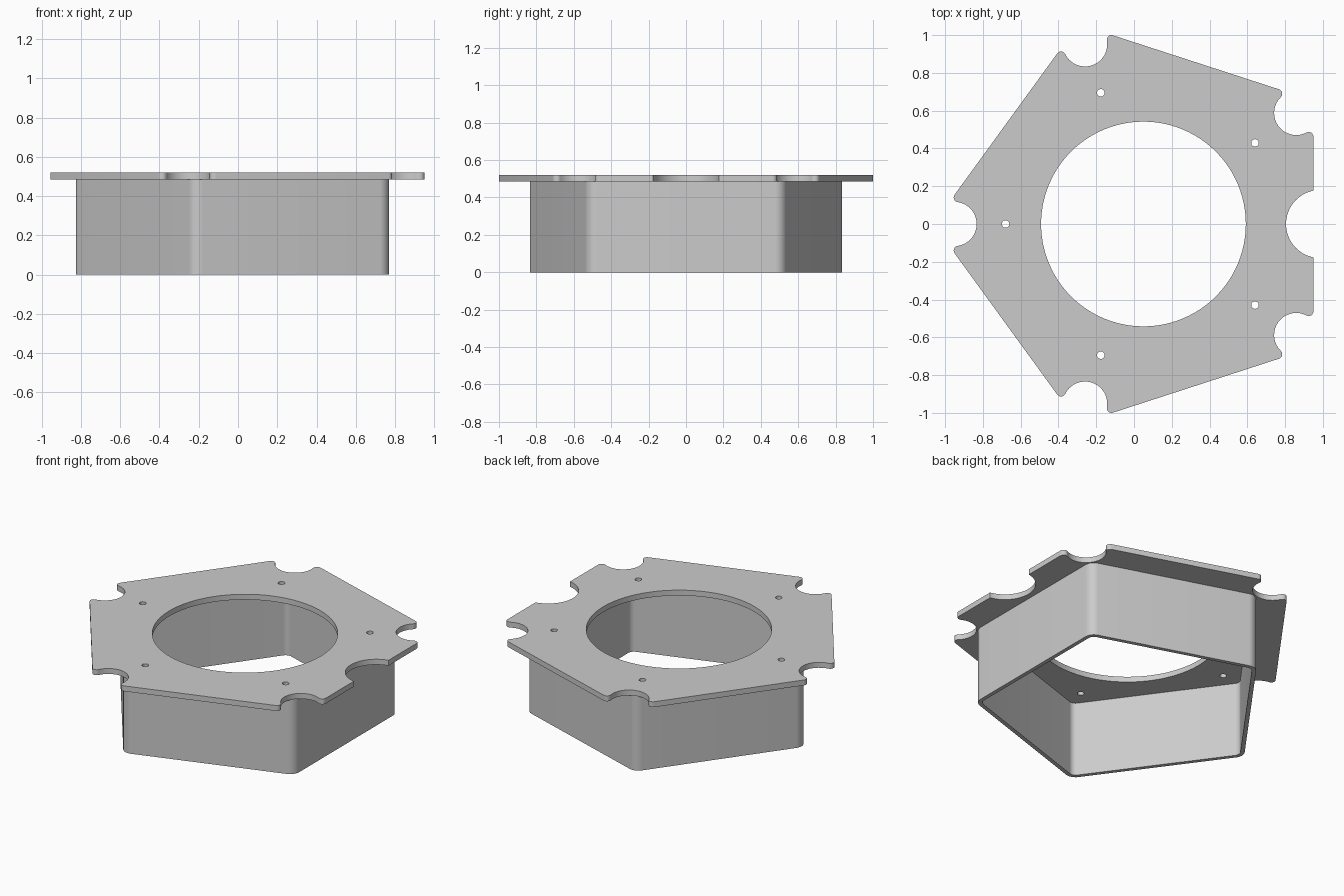
import bpy, bmesh
from math import sin, cos, pi, sqrt, atan2, acos, radians
from mathutils import Vector

cube = bpy.data.objects.get("Cube")
if cube:
    bpy.data.objects.remove(cube)

CENTRE_X = 0.05
HALF = radians(36)
CORNERS = [HALF * (1 + 2 * i) for i in range(5)]
PLATE_BOTTOM, PLATE_TOP = 0.485, 0.52

grey = bpy.data.materials.new("plain_grey")
grey.use_nodes = True
COLOUR = (0.6, 0.6, 0.6, 1)
grey.diffuse_color = COLOUR
grey.node_tree.nodes["Principled BSDF"].inputs["Base Color"].default_value = COLOUR


def polar(r, a):
    return Vector((r * cos(a), r * sin(a)))


def arc(centre, r, start, end, n):
    return [centre + polar(r, start + (end - start) * i / n) for i in range(n + 1)]


def circle(centre, r, n):
    return arc(centre, r, 0, 2 * pi, n)[:-1]


def turned(points, a):
    return [Vector((p.x * cos(a) - p.y * sin(a), p.x * sin(a) + p.y * cos(a))) for p in points]


def extruded(name, outlines, z0, z1):
    """Solid prism from an outer outline and any number of hole outlines."""
    curve = bpy.data.curves.new(name + "_profile", "CURVE")
    curve.dimensions = "2D"
    curve.fill_mode = "BOTH"
    curve.extrude = (z1 - z0) / 2
    for points in outlines:
        spline = curve.splines.new("POLY")
        spline.points.add(len(points) - 1)
        for sp, p in zip(spline.points, points):
            sp.co = (p.x, p.y, 0, 1)
        spline.use_cyclic_u = True
    temp = bpy.data.objects.new(name + "_profile", curve)
    mesh = bpy.data.meshes.new_from_object(temp)
    bpy.data.objects.remove(temp)
    bpy.data.curves.remove(curve)

    # weld caps to walls and move into place
    bm = bmesh.new()
    bm.from_mesh(mesh)
    bmesh.ops.remove_doubles(bm, verts=bm.verts, dist=0.0001)
    bmesh.ops.translate(bm, verts=bm.verts, vec=(CENTRE_X, 0, (z0 + z1) / 2))
    bmesh.ops.recalc_face_normals(bm, faces=bm.faces)
    bm.to_mesh(mesh)
    bm.free()
    mesh.name = name
    mesh.materials.clear()
    mesh.materials.append(grey)

    obj = bpy.data.objects.new(name, mesh)
    bpy.context.collection.objects.link(obj)
    bpy.ops.object.select_all(action="DESELECT")
    obj.select_set(True)
    bpy.context.view_layer.objects.active = obj
    bpy.ops.object.shade_smooth_by_angle(angle=radians(30))
    return obj


def notched_corner(apothem, distance, r, lip):
    """Corner pointing along +x with a round notch and rounded lips."""
    notch = Vector((distance, 0))
    inset = apothem - distance * cos(HALF) - lip
    along = sqrt((r + lip) ** 2 - inset ** 2)
    lip_centre = notch + polar(inset, HALF) + polar(along, HALF + pi / 2)
    offset = lip_centre - notch
    phi = atan2(offset.y, offset.x)
    half = arc(notch, r, pi, phi, 14)
    half += arc(lip_centre, lip, phi - pi, HALF, 10)[1:]
    mirrored = [Vector((p.x, -p.y)) for p in reversed(half)]
    return mirrored + half[1:]


def rounded_pentagon(apothem, r):
    distance = (apothem - r) / cos(HALF)
    corner = arc(Vector((distance, 0)), r, -HALF, HALF, 10)
    return [p for a in CORNERS for p in turned(corner, a)]


# top plate: notched pentagon with a side cutout, main opening and screw holes
APOTHEM = 0.9
corner = notched_corner(APOTHEM, 1.0, 0.117, 0.025)
outline = [p for a in CORNERS for p in turned(corner, a)]
cut_x, cut_r = 0.935, 0.18
cut_angle = acos((APOTHEM - cut_x) / cut_r)
outline += arc(Vector((cut_x, 0)), cut_r, 2 * pi - cut_angle, cut_angle, 32)
holes = [circle(Vector((0, 0)), 0.542, 96)]
holes += [circle(polar(0.73, a), 0.02, 20) for a in CORNERS]
extruded("top_plate", [outline] + holes, PLATE_BOTTOM, PLATE_TOP)

# open five-sided wall under the plate
WALL = 0.025
extruded("side_wall", [rounded_pentagon(0.72, 0.065), rounded_pentagon(0.72 - WALL, 0.065 - WALL)],
         0, PLATE_BOTTOM)
